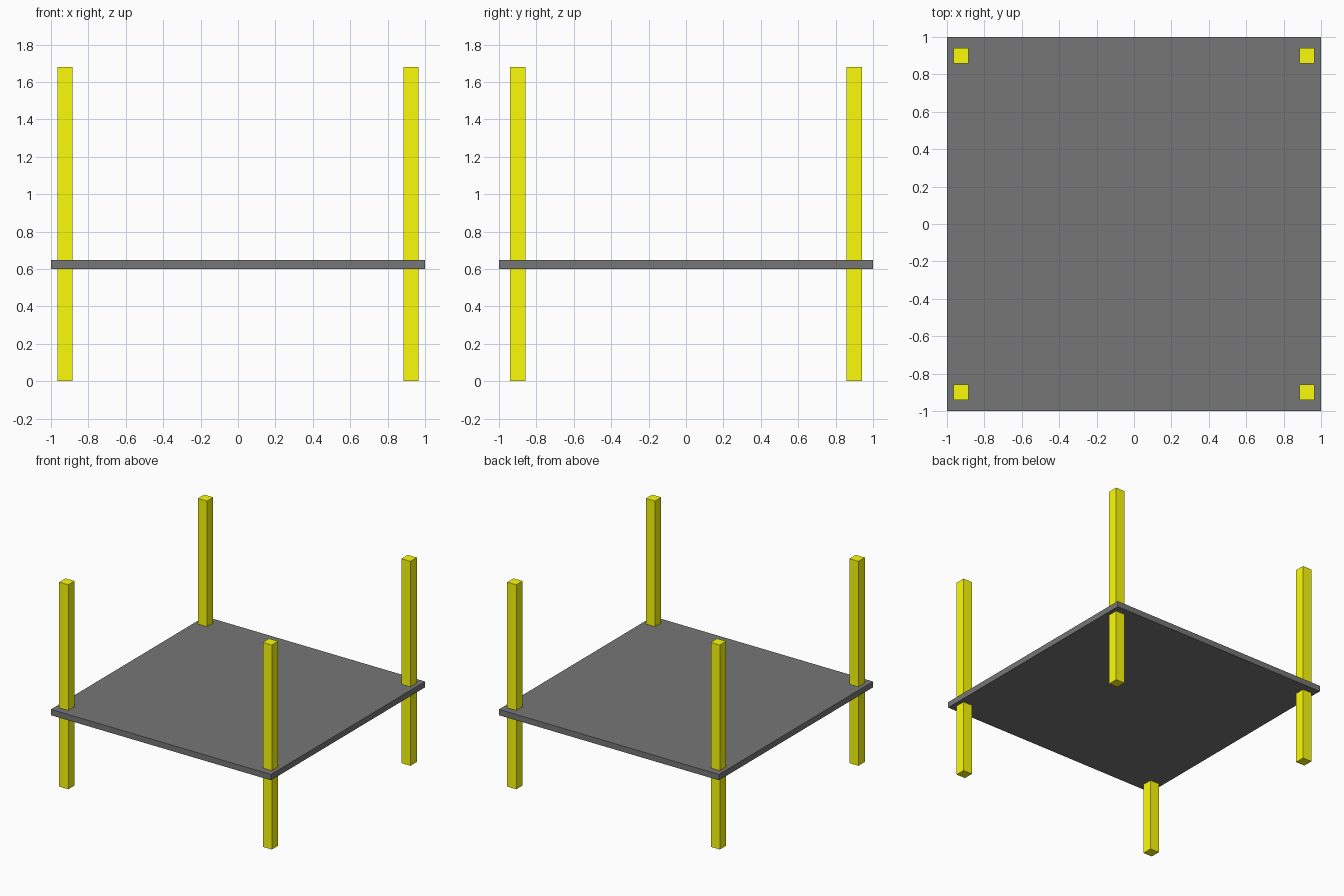
import bpy

if "Cube" in bpy.data.objects:
    bpy.data.objects.remove(bpy.data.objects["Cube"])

def material(name, color):
    m = bpy.data.materials.new(name)
    m.diffuse_color = color
    m.use_nodes = True
    m.node_tree.nodes["Principled BSDF"].inputs["Base Color"].default_value = m.diffuse_color
    return m

def box(name, size, center, mat):
    bpy.ops.mesh.primitive_cube_add(size=1, location=center)
    ob = bpy.context.object
    ob.name = name
    ob.scale = size
    bpy.ops.object.transform_apply(location=False, rotation=False, scale=True)
    ob.data.materials.append(mat)
    return ob

yellow = material("yellow_paint", (0.97, 0.97, 0.003, 1))
grey = material("dark_grey", (0.18, 0.18, 0.18, 1))

# Square platform
box("platform", (2, 2, 0.048), (0, 0, 0.624), grey)

# Four corner posts running through the platform
POST_W, POST_H = 0.082, 1.68
for side, sx in (("left", -1), ("right", 1)):
    for end, sy in (("front", -1), ("back", 1)):
        box(f"{end}_{side}_post", (POST_W, POST_W, POST_H),
            (sx * 0.925, sy * 0.9, POST_H / 2), yellow)
